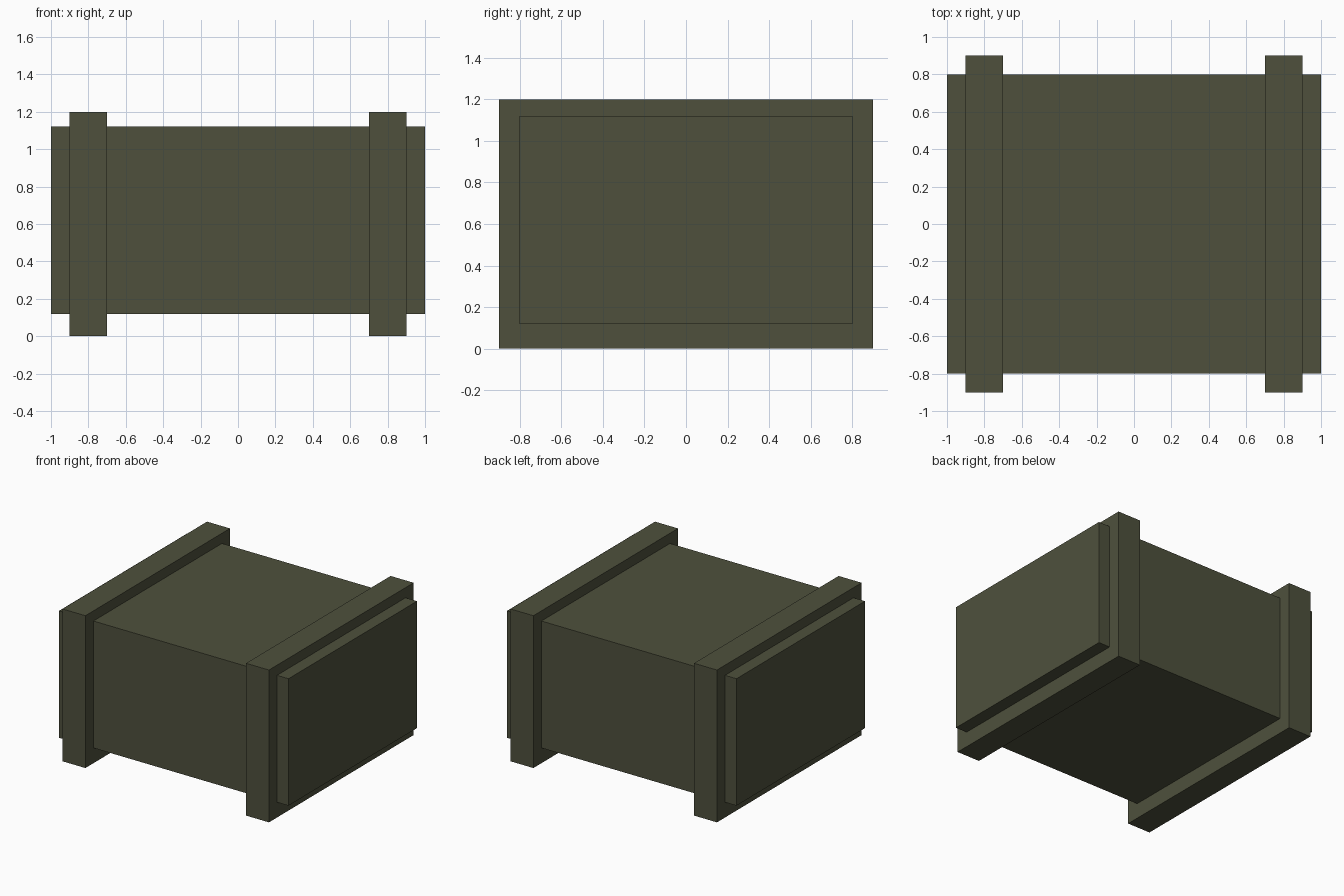
import bpy

if "Cube" in bpy.data.objects:
    bpy.data.objects.remove(bpy.data.objects["Cube"])

# Single drab olive paint
olive = bpy.data.materials.new("olive_drab")
olive.diffuse_color = (0.077, 0.081, 0.046, 1)
olive.use_nodes = True
olive.node_tree.nodes["Principled BSDF"].inputs["Base Color"].default_value = olive.diffuse_color


def box(name, lo, hi):
    """Axis-aligned box from its low corner to its high corner."""
    bpy.ops.mesh.primitive_cube_add(
        size=1, location=[(a + b) / 2 for a, b in zip(lo, hi)])
    ob = bpy.context.object
    ob.name = name
    ob.scale = [b - a for a, b in zip(lo, hi)]
    bpy.ops.object.transform_apply(location=False, rotation=False, scale=True)
    ob.data.materials.append(olive)
    return ob


# Crate body, raised off the ground by the bands
box("crate_body", (-1, -0.8, 0.12), (1, 0.8, 1.12))

# Reinforcing bands near both ends
for side, x in (("left", -0.8), ("right", 0.8)):
    box(side + "_band", (x - 0.1, -0.9, 0), (x + 0.1, 0.9, 1.2))
